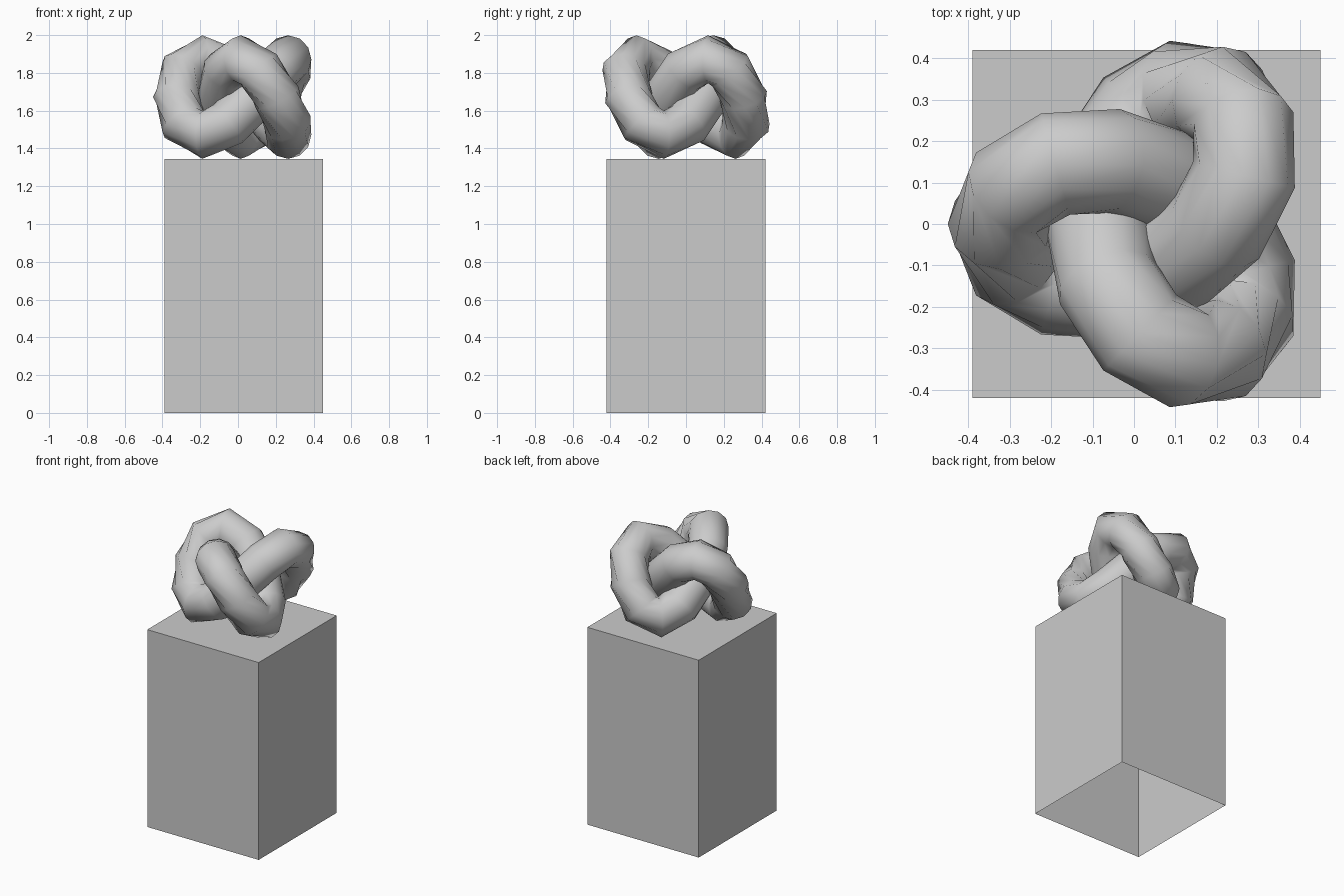
import bpy, bmesh
from math import sin, cos, tau
from mathutils import Vector

if "Cube" in bpy.data.objects:
    bpy.data.objects.remove(bpy.data.objects["Cube"])

CX, KNOT_Z = 0.03, 1.672
SCALE, RISE, TUBE = 0.1175, 0.2, 0.127
RINGS, SIDES = 24, 12


def make_object(name, bm):
    mesh = bpy.data.meshes.new(name)
    bm.to_mesh(mesh)
    bm.free()
    ob = bpy.data.objects.new(name, mesh)
    bpy.context.collection.objects.link(ob)
    return ob


def path(t):
    # trefoil centre line, one lobe pointing to -x
    return Vector((CX - SCALE * (2 * cos(2 * t) + cos(t)),
                   SCALE * (2 * sin(2 * t) - sin(t)),
                   KNOT_Z + RISE * sin(3 * t)))


# Pedestal: box with an open underside
bm = bmesh.new()
bmesh.ops.create_cube(bm, size=1)
for v in bm.verts:
    v.co = Vector((CX + v.co.x * 0.84, v.co.y * 0.84, (v.co.z + 0.5) * 1.345))
bm.normal_update()
bottom = [f for f in bm.faces if f.normal.z < -0.9]
bmesh.ops.delete(bm, geom=bottom, context='FACES_ONLY')
make_object("pedestal", bm)

# Knot: round section swept along the closed trefoil
bm = bmesh.new()
rings = []
for i in range(RINGS):
    t = tau * i / RINGS
    tangent = (path(t + 0.01) - path(t - 0.01)).normalized()
    side = tangent.cross(Vector((0, 0, 1))).normalized()
    up = side.cross(tangent)
    rings.append([bm.verts.new(path(t) + TUBE * (side * cos(tau * j / SIDES) + up * sin(tau * j / SIDES)))
                  for j in range(SIDES)])
for i in range(RINGS):
    a, b = rings[i], rings[(i + 1) % RINGS]
    for j in range(SIDES):
        k = (j + 1) % SIDES
        bm.faces.new((a[j], a[k], b[k], b[j]))
bmesh.ops.recalc_face_normals(bm, faces=bm.faces)
for f in bm.faces:
    f.smooth = True
make_object("knot_sculpture", bm)
